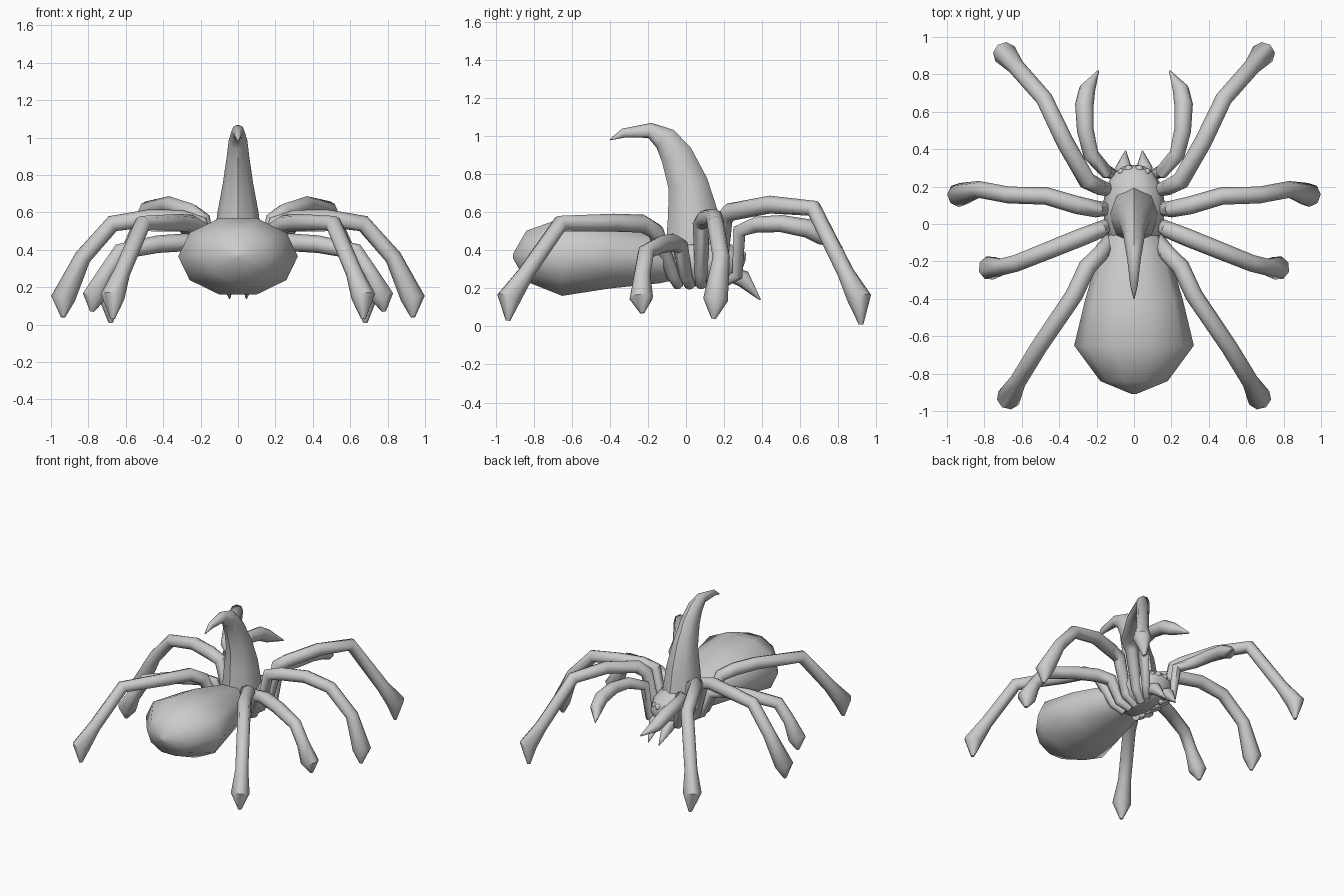
import bpy, bmesh, math
from mathutils import Vector

cube = bpy.data.objects.get("Cube")
if cube:
    bpy.data.objects.remove(cube, do_unlink=True)

grey = bpy.data.materials.new("plain grey")
grey.use_nodes = True
grey.diffuse_color = (0.6, 0.6, 0.6, 1)
grey.node_tree.nodes["Principled BSDF"].inputs["Base Color"].default_value = (0.6, 0.6, 0.6, 1)


def loft(name, sections, side, sides=8, angle=50):
    """Skin elliptical rings (centre, half width, half depth) along a path."""
    bm = bmesh.new()
    side = Vector(side).normalized()
    pts = [Vector(s[0]) for s in sections]
    rings = []
    for i, (c, w, d) in enumerate(sections):
        a, b = pts[max(i - 1, 0)], pts[min(i + 1, len(pts) - 1)]
        if 0 < i < len(pts) - 1:
            t = (pts[i] - a).normalized() + (b - pts[i]).normalized()
        else:
            t = b - a
        u = side - t * (side.dot(t) / t.dot(t))
        u.normalize()
        v = t.normalized().cross(u)
        ring = []
        for k in range(sides):
            q = 2 * math.pi * k / sides
            ring.append(bm.verts.new(pts[i] + u * w * math.cos(q) + v * d * math.sin(q)))
        rings.append(ring)
    for r, n in zip(rings, rings[1:]):
        for k in range(sides):
            j = (k + 1) % sides
            bm.faces.new((r[k], r[j], n[j], n[k]))
    bm.faces.new(rings[0])
    bm.faces.new(rings[-1])
    bmesh.ops.recalc_face_normals(bm, faces=bm.faces)
    mesh = bpy.data.meshes.new(name)
    bm.to_mesh(mesh)
    bm.free()
    obj = bpy.data.objects.new(name, mesh)
    bpy.context.collection.objects.link(obj)
    finish(obj, angle)


def finish(obj, angle):
    obj.data.materials.append(grey)
    bpy.ops.object.select_all(action='DESELECT')
    obj.select_set(True)
    bpy.context.view_layer.objects.active = obj
    bpy.ops.object.shade_smooth_by_angle(angle=math.radians(angle))


def limb(name, path, radii):
    """Build a left limb and its mirrored right twin."""
    for s, label in ((1, "left"), (-1, "right")):
        pts = [(x * s, y, z) for x, y, z in path]
        run = Vector(pts[-1]) - Vector(pts[0])
        side = (-run.y, run.x, 0)
        loft(f"{label}_{name}", [(p, r, r) for p, r in zip(pts, radii)], side)


X = (1, 0, 0)

# Abdomen, head section and curved tail horn
loft("abdomen", [((0, -.91, .37), .01, .01), ((0, -.84, .37), .18, .14),
                 ((0, -.65, .365), .32, .215), ((0, -.4, .37), .26, .18),
                 ((0, -.13, .35), .18, .13), ((0, 0, .34), .1, .09)], X, 10)
loft("head_section", [((0, -.13, .34), .08, .07), ((0, -.06, .34), .14, .12),
                      ((0, .08, .34), .17, .14), ((0, .2, .33), .15, .12),
                      ((0, .27, .32), .11, .09), ((0, .3, .31), .07, .05)], X, 10)
loft("tail_horn", [((0, .045, .43), .13, .15), ((0, .035, .6), .11, .13),
                   ((0, .01, .75), .082, .105), ((0, -.05, .9), .06, .085),
                   ((0, -.11, .985), .05, .065), ((0, -.19, 1.03), .036, .04),
                   ((0, -.33, 1.015), .02, .024), ((0, -.4, .98), .003, .003)], X, 8)

# Walking legs rise from the underside, bend at the knee and end in pointed feet
leg_radii = [.03, .035, .045, .048, .047, .045, .045, .065, .012]
limb("front_leg", [(.05, .14, .22), (.13, .18, .28), (.19, .2, .56), (.25, .23, .6),
                   (.37, .44, .64), (.48, .67, .62), (.63, .84, .28), (.69, .91, .15),
                   (.68, .92, .01)], leg_radii)
limb("second_leg", [(.05, .08, .22), (.14, .08, .28), (.2, .08, .54), (.3, .1, .565),
                    (.47, .15, .57), (.67, .155, .54), (.83, .185, .36), (.935, .155, .14),
                    (.935, .145, .04)], leg_radii)
limb("third_leg", [(.05, .02, .22), (.13, 0, .26), (.18, -.03, .42), (.28, -.07, .44),
                   (.43, -.13, .43), (.63, -.21, .39), (.71, -.23, .27), (.77, -.235, .15),
                   (.78, -.23, .07)], leg_radii)
limb("hind_leg", [(.05, -.04, .22), (.12, -.07, .27), (.18, -.16, .5), (.25, -.23, .54),
                  (.32, -.38, .545), (.51, -.66, .54), (.62, -.84, .28), (.67, -.93, .15),
                  (.67, -.935, .03)], leg_radii)

# Raised feelers with curved, pointed claws
limb("feeler", [(.05, .2, .23), (.12, .27, .27), (.15, .28, .5), (.23, .37, .535),
                (.26, .5, .54), (.265, .64, .515), (.25, .72, .47), (.19, .82, .415)],
     [.025, .03, .038, .042, .045, .05, .045, .004])

# Fangs below the face
limb("fang", [(.06, .22, .28), (.055, .3, .25), (.045, .39, .14)], [.04, .045, .004])

# Two pairs of small bead eyes
for s, label in ((1, "left"), (-1, "right")):
    for part, x, y, r in (("inner_eye", .028, .292, .024), ("outer_eye", .07, .28, .018)):
        bpy.ops.mesh.primitive_uv_sphere_add(segments=8, ring_count=6, radius=r,
                                             location=(x * s, y, .375))
        eye = bpy.context.object
        eye.name = f"{label}_{part}"
        finish(eye, 60)
